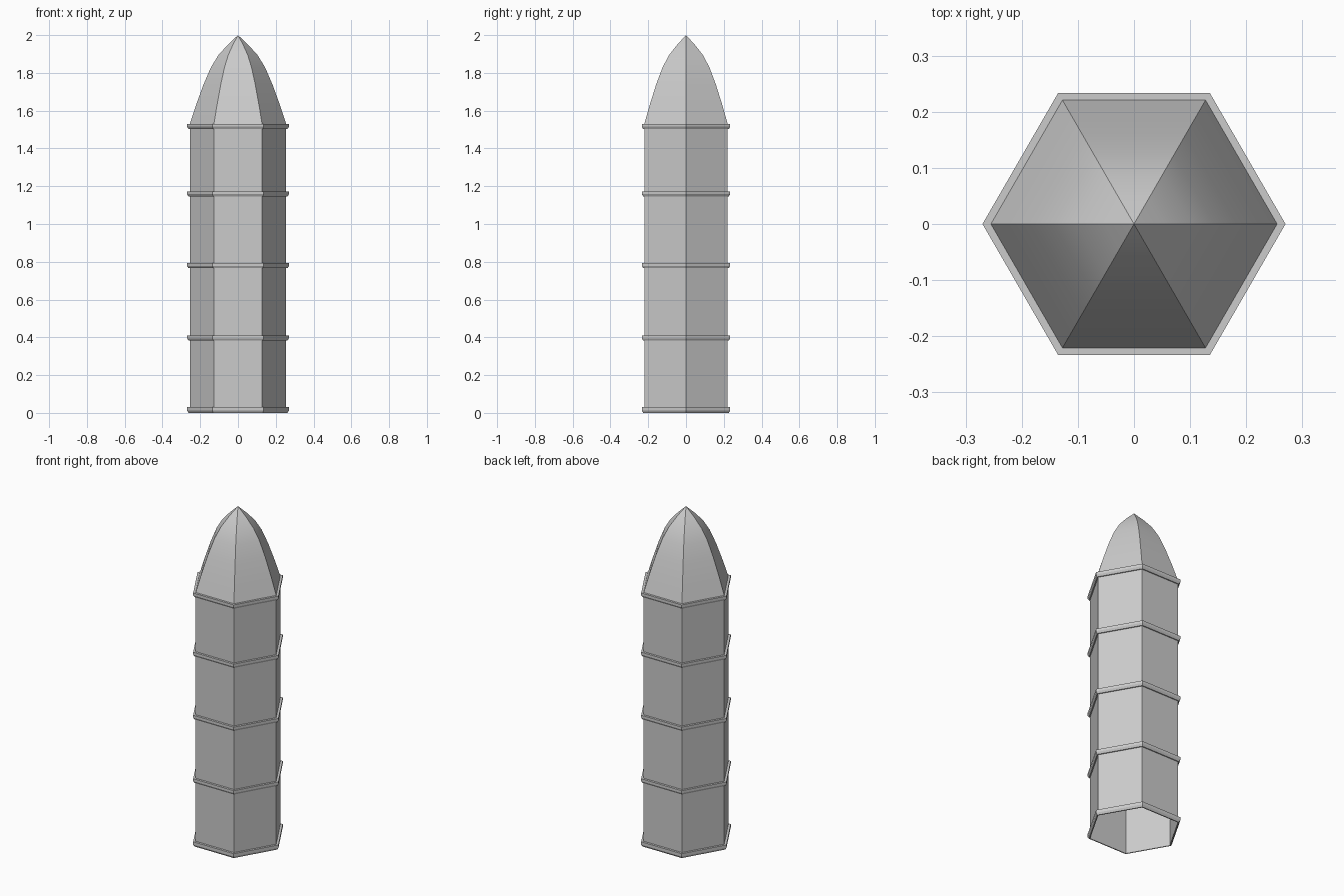
import bpy, bmesh, math

cube = bpy.data.objects.get("Cube")
if cube:
    bpy.data.objects.remove(cube, do_unlink=True)

SIDES = 6
GREY = (0.6, 0.6, 0.6, 1)
stone = bpy.data.materials.new("pale_grey_stone")
stone.use_nodes = True
stone.diffuse_color = GREY
stone.node_tree.nodes["Principled BSDF"].inputs["Base Color"].default_value = GREY


def hex_lathe(name, profile, closed=False):
    """Sweep a (radius, height) profile, listed upwards, round a hexagon."""
    bm = bmesh.new()
    rings = []
    for r, z in profile:
        if r == 0:
            rings.append([bm.verts.new((0, 0, z))] * SIDES)
        else:
            angles = [math.tau * i / SIDES for i in range(SIDES)]
            rings.append([bm.verts.new((r * math.cos(a), r * math.sin(a), z)) for a in angles])
    pairs = list(zip(rings, rings[1:]))
    if closed:
        pairs.append((rings[-1], rings[0]))
    for low, high in pairs:
        for i in range(SIDES):
            j = (i + 1) % SIDES
            corners = [low[i], low[j], high[j], high[i]]
            bm.faces.new(list(dict.fromkeys(corners)))
    mesh = bpy.data.meshes.new(name)
    bm.to_mesh(mesh)
    bm.free()
    mesh.materials.append(stone)
    obj = bpy.data.objects.new(name, mesh)
    bpy.context.collection.objects.link(obj)
    return obj


# Hollow shaft, open underneath
R = 0.255
TOP = 1.53
hex_lathe("shaft", [(R, 0), (R, TOP)])

# Curved pointed roof, smooth up each side and sharp at the six ribs
roof = hex_lathe("pointed_roof", [(R, TOP), (0.222, 1.63), (0.182, 1.74),
                                  (0.143, 1.83), (0.103, 1.895), (0.053, 1.95), (0, 2)])
bpy.ops.object.select_all(action='DESELECT')
roof.select_set(True)
bpy.context.view_layer.objects.active = roof
bpy.ops.object.shade_smooth_by_angle(angle=math.radians(25))

# Moulded bands with a chamfered lower edge
for n, top in enumerate((0.03, 0.41, 0.793, 1.173, TOP)):
    base = top - 0.027 if n else 0
    hex_lathe(f"band_{n + 1}", [(R, base), (0.262, base), (0.27, base + 0.012),
                                (0.27, top), (R, top)], closed=True)
